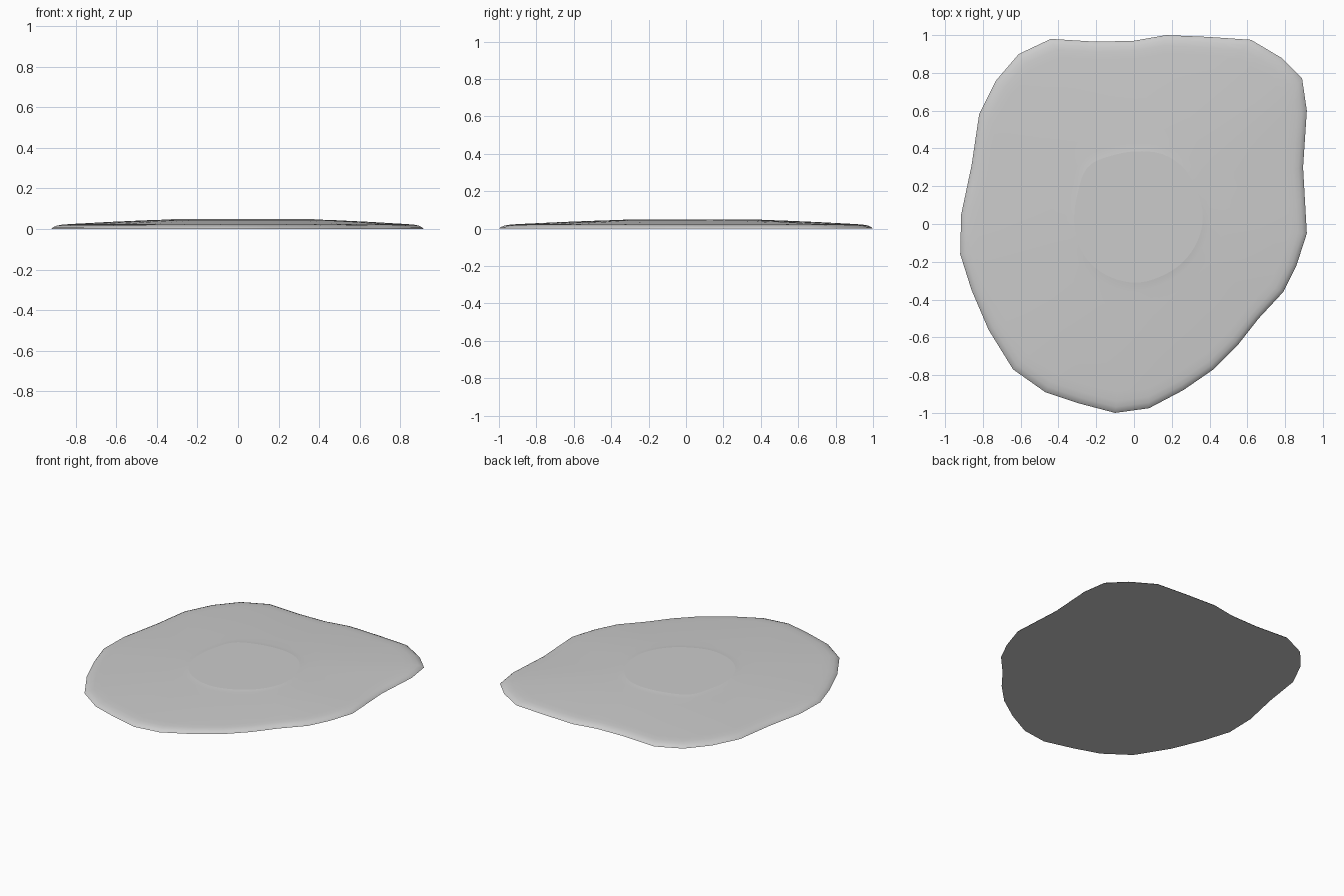
import bpy
import bmesh
import math
from mathutils import Vector

cube = bpy.data.objects.get("Cube")
if cube:
    bpy.data.objects.remove(cube, do_unlink=True)

# Irregular outer outline, clockwise seen from above
OUTLINE = [
    (-.44, .98), (-.2, .965), (0, .97), (.17, 1), (.4, .99), (.62, .975),
    (.78, .88), (.89, .77), (.915, .6), (.895, .3), (.915, -.05), (.86, -.22),
    (.79, -.36), (.66, -.5), (.55, -.64), (.42, -.77), (.26, -.88),
    (.08, -.975), (-.1, -1), (-.29, -.95), (-.47, -.89), (-.64, -.77),
    (-.77, -.56), (-.86, -.35), (-.92, -.16), (-.915, .05), (-.86, .31),
    (-.82, .58), (-.73, .76), (-.61, .9)]

# Radii of the raised centre, evenly spaced anticlockwise from +x
CENTRE = Vector((.02, .04))
RADII = [.345, .34, .353, .355, .345, .35, .372, .342,
         .337, .345, .353, .352, .35, .34, .34, .342]

# Cross-section: fraction from centre edge to outer edge, and height
PROFILE = [(1, 0), (.985, .009), (.955, .017), (.91, .022), (.84, .025),
           (.5, .036), (.2, .044), (.07, .0465), (.03, .048), (0, .05)]


def centre_radius(angle):
    """Smoothly blended radius of the centre disc."""
    n = len(RADII)
    pos = (angle % math.tau) / math.tau * n
    i, f = int(pos), pos % 1
    a, b, c, d = (RADII[(i + k) % n] for k in (-1, 0, 1, 2))
    return b + f / 2 * (c - a + f * (2*a - 5*b + 4*c - d + f * (3*(b - c) + d - a)))


def subdivide(points):
    """Adds a midpoint to every side, so that the centre is rounder."""
    result = []
    for i, p in enumerate(points):
        p, q = Vector(p), Vector(points[(i + 1) % len(points)])
        result += [p, (p + q) / 2]
    return result


grey = bpy.data.materials.new("plain_grey")
grey.use_nodes = True
grey.diffuse_color = (.6, .6, .6, 1)
grey.node_tree.nodes["Principled BSDF"].inputs["Base Color"].default_value = (.6, .6, .6, 1)

# Rings of the puddle, from the ground up to the centre
bm = bmesh.new()
outer = subdivide(OUTLINE)
rings = []
for t, z in PROFILE:
    ring = []
    for p in outer:
        ray = p - CENTRE
        inner = CENTRE + ray.normalized() * centre_radius(math.atan2(ray.y, ray.x))
        ring.append(bm.verts.new((*inner.lerp(p, t), z)))
    rings.append(ring)

count = len(outer)
for low, high in zip(rings, rings[1:]):
    for i in range(count):
        j = (i + 1) % count
        bm.faces.new((low[i], low[j], high[j], high[i]))

# Flat underside and flat centre
caps = [bm.faces.new(rings[0]), bm.faces.new(rings[-1])]
bmesh.ops.recalc_face_normals(bm, faces=bm.faces)
for face in bm.faces:
    face.smooth = True
for cap in caps:
    cap.smooth = False
    for edge in cap.edges:
        edge.smooth = False

mesh = bpy.data.meshes.new("puddle")
bm.to_mesh(mesh)
bm.free()
mesh.materials.append(grey)
bpy.context.collection.objects.link(bpy.data.objects.new("puddle", mesh))
